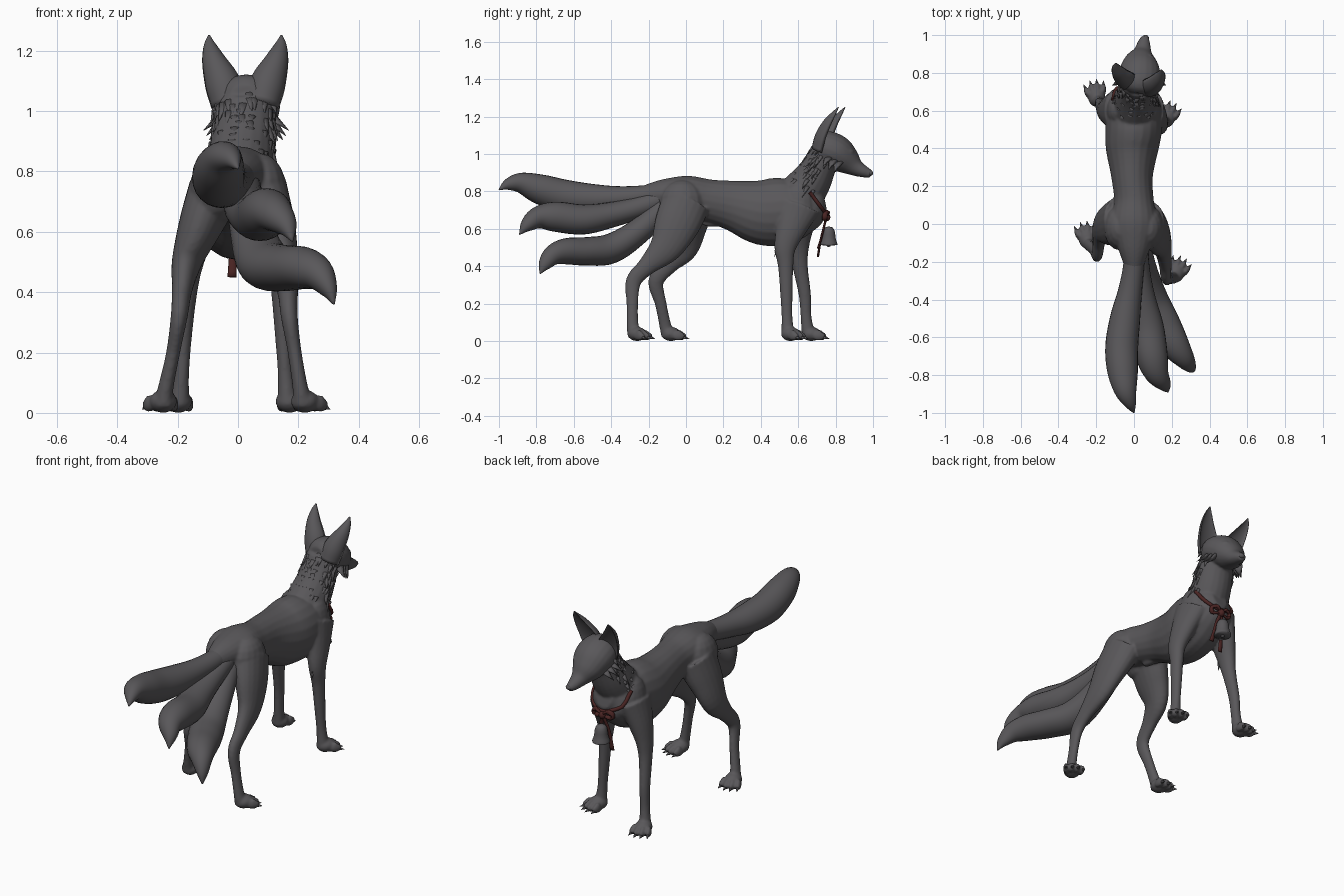
import bpy, bmesh, math, random
from mathutils import Vector, Matrix
from mathutils.bvhtree import BVHTree

random.seed(4)
cube = bpy.data.objects.get("Cube")
if cube:
    bpy.data.objects.remove(cube, do_unlink=True)


def material(name, color):
    mat = bpy.data.materials.new(name)
    mat.use_nodes = True
    mat.diffuse_color = (*color, 1)
    mat.node_tree.nodes["Principled BSDF"].inputs["Base Color"].default_value = (*color, 1)
    return mat


GREY = material("charcoal_grey", (.1, .096, .102))
RED = material("dark_red", (.07, .018, .017))


def finish(bm, name, mat):
    bmesh.ops.recalc_face_normals(bm, faces=bm.faces)
    for face in bm.faces:
        face.smooth = True
    mesh = bpy.data.meshes.new(name)
    bm.to_mesh(mesh)
    bm.free()
    mesh.materials.append(mat)
    obj = bpy.data.objects.new(name, mesh)
    bpy.context.collection.objects.link(obj)
    return obj


def spline(points, steps):
    """Smooth interpolation of every column through the given stations."""
    pts = [Vector(p) for p in points]
    pts = [pts[0] * 2 - pts[1]] + pts + [pts[-1] * 2 - pts[-2]]
    out = []
    for a, b, c, d in zip(pts, pts[1:], pts[2:], pts[3:]):
        for i in range(steps):
            t = i / steps
            out.append(b + (c - a) * (t / 2) + (a * 2 - b * 5 + c * 4 - d) * (t * t / 2)
                       + (b * 3 - a - c * 3 + d) * (t ** 3 / 2))
    return out + [pts[-2]]


def tube(bm, points, sides=20, steps=5, dish=None):
    """Loft ellipses along stations of x, y, z, half width, half depth."""
    rows = spline(points, steps)
    centres = [Vector(r[:3]) for r in rows]
    rings = []
    for i, row in enumerate(rows):
        tangent = (centres[min(i + 1, len(rows) - 1)] - centres[max(i - 1, 0)]).normalized()
        side = Vector((1, 0, 0))
        side = (side - tangent * side.dot(tangent)).normalized()
        depth = tangent.cross(side)
        ring = []
        for k in range(sides):
            a = math.tau * k / sides
            s = math.sin(a)
            if dish and s > 0:
                s *= -dish
            offset = side * math.cos(a) * max(row[3], .002) + depth * s * max(row[4], .002)
            ring.append(bm.verts.new(centres[i] + offset))
        rings.append(ring)
    for r, q in zip(rings, rings[1:]):
        for k in range(sides):
            n = (k + 1) % sides
            bm.faces.new((r[k], r[n], q[n], q[k]))
    bm.faces.new(rings[0][::-1])
    bm.faces.new(rings[-1])


def ball(bm, centre, size, turn=0):
    m = Matrix.Translation(centre) @ Matrix.Rotation(turn, 4, 'Z') @ Matrix.Diagonal((*size, 1))
    bmesh.ops.create_uvsphere(bm, u_segments=16, v_segments=10, radius=1, matrix=m)


def spike(bm, base, direction, length, width, flat=.5):
    """Pointed tuft or claw whose base sits at the given point."""
    d = Vector(direction).normalized()
    m = (Matrix.Translation(Vector(base) + d * length / 2) @ d.to_track_quat('Z', 'Y').to_matrix().to_4x4()
         @ Matrix.Diagonal((width, width * flat, length, 1)))
    bmesh.ops.create_cone(bm, cap_ends=True, segments=8, radius1=1, radius2=.05, depth=1, matrix=m)


# Torso, neck and head, fused into one skin
body = bmesh.new()
tube(body, [(0, -.3, .765, .03, .035), (0, -.2, .775, .06, .065), (0, -.1, .785, .095, .085),
            (0, 0, .775, .125, .11), (0, .12, .75, .105, .115), (-.01, .25, .725, .11, .135),
            (-.01, .4, .69, .14, .175), (0, .52, .695, .15, .18), (0, .62, .72, .14, .15),
            (.01, .7, .75, .1, .11), (.01, .74, .76, .05, .06)])
neck = [(0, .58, .74, .12, .13), (.01, .665, .85, .11, .11), (.02, .715, .94, .1, .09),
        (.025, .75, 1.02, .095, .08)]
tube(body, neck)
tube(body, [(.02, .69, 1.04, .05, .05), (.025, .73, 1.035, .1, .09), (.03, .8, 1.01, .11, .095),
            (.035, .86, .965, .088, .076), (.045, .91, .926, .05, .046), (.053, .96, .903, .033, .03),
            (.06, .99, .893, .02, .02)])
ball(body, (0, .14, .635), (.025, .06, .025))
for s in (-1, 1):
    # Brows, shoulders and haunches
    ball(body, (.035 + s * .045, .875, 1.012), (.035, .025, .014), -s * .5)
    ball(body, (s * .085, .6, .72), (.062, .09, .13))
    ball(body, (s * .075, -.02, .74), (.085, .12, .12))

# Legs: striding, so each has its own path
hind_left = [(.075, 0, .74, .09, .13), (.12, -.05, .62, .07, .12), (.15, -.11, .5, .05, .088),
             (.165, -.21, .4, .034, .05), (.17, -.28, .32, .028, .042), (.188, -.287, .2, .023, .031),
             (.207, -.285, .08, .026, .032), (.215, -.275, .03, .035, .038)]
hind_right = [(-.075, .02, .74, .09, .13), (-.125, 0, .62, .073, .115), (-.17, -.02, .5, .05, .085),
              (-.185, -.09, .41, .034, .05), (-.195, -.16, .32, .028, .042), (-.215, -.135, .2, .023, .031),
              (-.24, -.11, .08, .026, .032), (-.245, -.095, .03, .035, .038)]
front_left = [(.09, .6, .72, .07, .12), (.12, .56, .6, .056, .082), (.138, .53, .5, .042, .058),
              (.143, .533, .4, .033, .041), (.15, .537, .25, .027, .033), (.157, .54, .13, .025, .029),
              (.165, .545, .03, .034, .036)]
front_right = [(-.09, .6, .72, .07, .12), (-.13, .6, .6, .056, .082), (-.155, .6, .5, .042, .058),
               (-.168, .61, .4, .033, .041), (-.18, .635, .25, .027, .033), (-.187, .642, .13, .025, .029),
               (-.195, .655, .03, .034, .036)]
claws = bmesh.new()
for leg, turn in ((hind_left, -.45), (hind_right, .2), (front_left, -.4), (front_right, .2)):
    tube(body, leg)
    ankle = Vector(leg[-1][:3])
    spin = Matrix.Rotation(turn, 3, 'Z')
    ball(body, ankle + spin @ Vector((0, .015, .008)), (.046, .052, .038), turn)
    # Four knuckled toes fan out, each with a claw
    for k in (-1.5, -.5, .5, 1.5):
        fan = turn - k * .16
        toe = ankle + spin @ Vector((k * .028, .068 - abs(k) * .014, -.003))
        ball(body, toe, (.016, .036, .024), fan)
        ball(body, toe + Vector((0, 0, .012)), (.014, .018, .02), fan)
        ahead = Matrix.Rotation(fan, 3, 'Z') @ Vector((0, 1, -.3))
        spike(claws, toe + ahead * .027, ahead, .025, .009, 1)

skin = finish(body, "body", GREY)
remesh = skin.modifiers.new("fuse", 'REMESH')
remesh.mode = 'VOXEL'
remesh.voxel_size = .007
remesh.use_smooth_shade = True
soften = skin.modifiers.new("soften", 'SMOOTH')
soften.factor = .5
soften.iterations = 4
finish(claws, "claws", GREY)

# Ears: broad cups, open to the front
for s, name, lean in ((1, "left_ear", -.02), (-1, "right_ear", .015)):
    bm = bmesh.new()
    x = .024
    tube(bm, [(x + s * .055, .75 + lean, 1.02, .058, .06), (x + s * .074, .77 + lean, 1.09, .06, .06),
              (x + s * .102, .797 + lean, 1.16, .042, .046), (x + s * .117, .822 + lean, 1.215, .022, .023),
              (x + s * .12, .838 + lean, 1.252, .003, .003)], dish=.35)
    finish(bm, name, GREY)

# Nose
bm = bmesh.new()
ball(bm, (.06, .985, .898), (.019, .016, .014))
finish(bm, "nose", GREY)

# Three broad tails fanning to the left, each tucked under the one above
tails = {
    "upper_tail": [(0, -.05, .8, .06, .06), (0, -.2, .78, .055, .055), (-.02, -.35, .765, .063, .063),
                   (-.047, -.5, .76, .08, .08), (-.065, -.65, .775, .087, .088), (-.06, -.78, .812, .081, .08),
                   (-.045, -.88, .845, .06, .056), (-.02, -.95, .838, .033, .032), (0, -1, .81, .003, .003)],
    "middle_tail": [(.01, -.08, .78, .06, .06), (.02, -.25, .715, .065, .06), (.035, -.4, .675, .08, .068),
                    (.07, -.55, .65, .088, .08), (.095, -.7, .665, .084, .08), (.12, -.79, .66, .065, .06),
                    (.16, -.85, .62, .037, .037), (.18, -.89, .57, .003, .003)],
    "lower_tail": [(.02, -.08, .75, .06, .06), (.05, -.25, .59, .075, .068), (.09, -.4, .495, .092, .08),
                   (.155, -.53, .48, .09, .076), (.215, -.64, .48, .078, .07), (.265, -.71, .46, .056, .055),
                   (.3, -.755, .41, .03, .035), (.318, -.78, .36, .003, .003)]}
for name, path in tails.items():
    bm = bmesh.new()
    tube(bm, path, sides=24)
    finish(bm, name, GREY)

# Uneven fur tufts on the nape, wrapping round the sides of the neck
skin_tree = BVHTree.FromObject(skin, bpy.context.evaluated_depsgraph_get())
bm = bmesh.new()
stations = spline([p[:3] for p in neck], 8)
for centre in stations[6::2]:
    for k in range(9):
        a = -.25 + (math.pi + .5) * (k + random.uniform(-.5, .5)) / 8
        out = Vector((math.cos(a), -.8 * math.sin(a), .5 * math.sin(a))).normalized()
        hit, normal = skin_tree.ray_cast(centre + out * .4, -out)[:2]
        if hit and random.random() < .8:
            spike(bm, hit - normal * .009, normal * .3 + Vector((random.uniform(-.2, .2), -.4, -.9)),
                  random.uniform(.04, .075), .02, .6)
# Cheek and elbow tufts
for s in (-1, 1):
    for k in range(3):
        spike(bm, (.027 + s * .08, .765 + k * .025, .985 - k * .015), (s, -.5, -.8 - k * .2), .085 - k * .008, .03)
    for k in range(2):
        spike(bm, (s * .14, (.49 if s > 0 else .56), .52 - k * .025), (s * .1, -.4, -1), .05, .014)
finish(bm, "fur_tufts", GREY)

# Collar cord across the chest, its ends tucked under the fur
middle = Vector((.01, .685, .765))
down = Vector((0, .09, -.12)).normalized()
cord = bpy.data.curves.new("collar", 'CURVE')
cord.dimensions = '3D'
cord.bevel_depth = .01
cord.use_fill_caps = True
line = cord.splines.new('POLY')
line.points.add(28)
for k, point in enumerate(line.points):
    a = math.radians(-110 + 220 * k / 28)
    out = down * math.cos(a) + Vector((1, 0, 0)) * math.sin(a)
    hit = skin_tree.ray_cast(middle + out * .4, -out)[0] or middle + out * .13
    point.co = (*(hit + out * .002), 1)
cord.materials.append(RED)
bpy.context.collection.objects.link(bpy.data.objects.new("collar", cord))

# Bow with two loops, a knot and hanging ribbons
bm = bmesh.new()
x = .01
ball(bm, (x, .75, .662), (.02, .022, .022))
for s in (-1, 1):
    tube(bm, [(x, .75, .665, .006, .008), (x + s * .03, .757, .688, .008, .013), (x + s * .06, .745, .68, .008, .014),
              (x + s * .055, .742, .652, .008, .014), (x, .75, .66, .006, .008)], sides=8)
    tube(bm, [(x, .75, .66, .01, .006), (x + s * .018, .735, .6, .012, .006), (x + s * .026, .72, .54, .012, .006),
              (x + s * .03, .705, .45 if s < 0 else .495, .015, .006)], sides=8)
finish(bm, "bow", RED)

# Bell hanging below the bow
bm = bmesh.new()
profile = [(.004, .612), (.022, .606), (.033, .585), (.037, .55), (.045, .525), (.047, .513), (.038, .513), (.002, .535)]
tube(bm, [(x, .763, z, r, r) for r, z in profile], sides=24, steps=2)
ball(bm, (x, .763, .515), (.012, .012, .012))
finish(bm, "bell", GREY)
